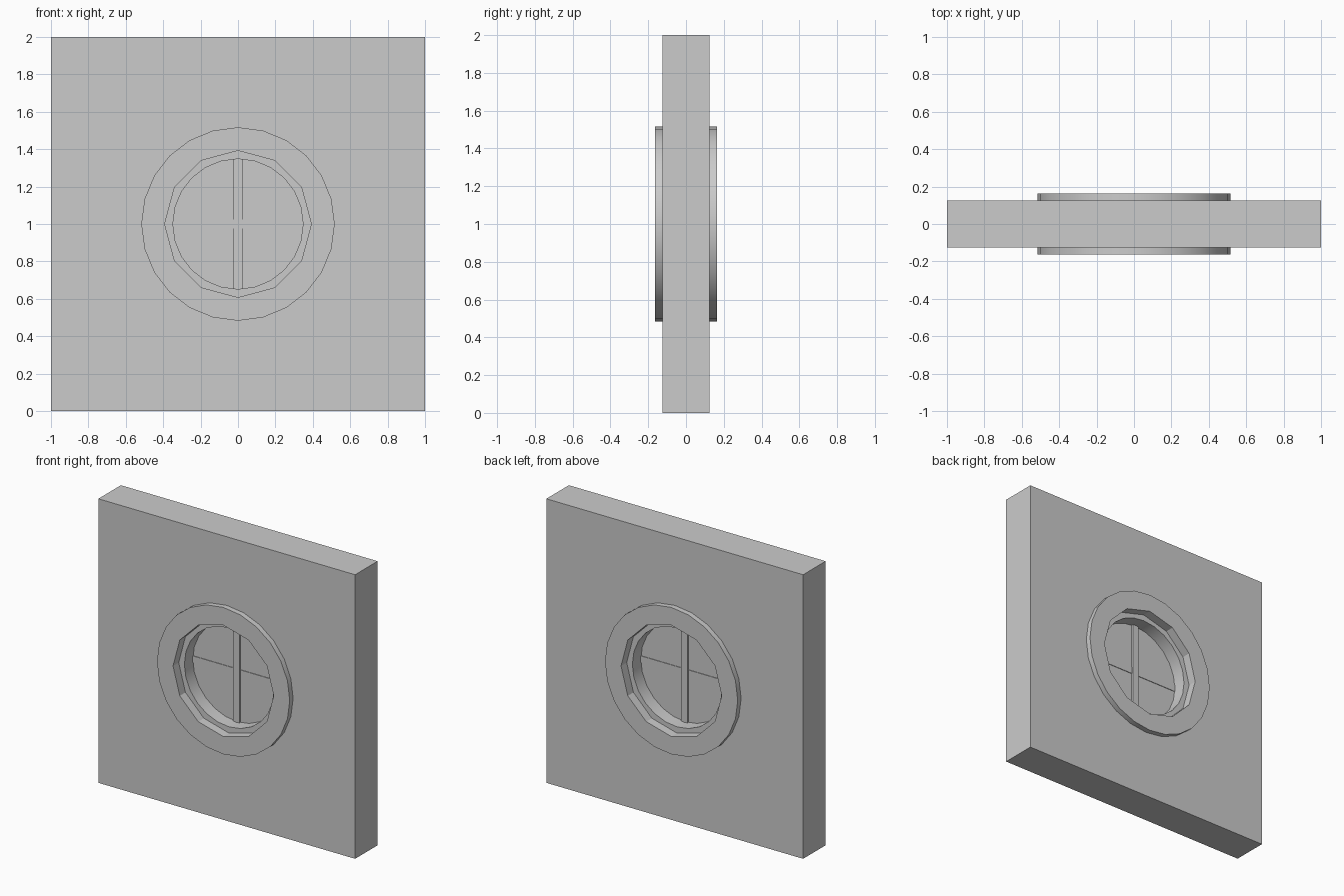
import bpy
import math

if "Cube" in bpy.data.objects:
    bpy.data.objects.remove(bpy.data.objects["Cube"])

CENTER_Z = 1.0


def box(name, size, loc):
    bpy.ops.mesh.primitive_cube_add(size=1, location=loc)
    ob = bpy.context.object
    ob.name = name
    ob.scale = size
    bpy.ops.object.transform_apply(location=False, rotation=False, scale=True)
    return ob


def disc(name, sides, radius, depth, y=0.0):
    # Cylinder whose axis runs through the wall, with a corner at the top
    bpy.ops.mesh.primitive_cylinder_add(vertices=sides, radius=radius, depth=depth,
                                        location=(0, y, CENTER_Z),
                                        rotation=(math.pi / 2, 0, 0))
    ob = bpy.context.object
    ob.name = name
    bpy.ops.object.transform_apply(location=False, rotation=True, scale=False)
    return ob


def cut(target, cutter):
    # Subtract the cutter and discard it
    mod = target.modifiers.new("cut", 'BOOLEAN')
    mod.operation = 'DIFFERENCE'
    mod.solver = 'EXACT'
    mod.object = cutter
    bpy.ops.object.select_all(action='DESELECT')
    bpy.context.view_layer.objects.active = target
    target.select_set(True)
    bpy.ops.object.modifier_apply(modifier=mod.name)
    bpy.data.objects.remove(cutter, do_unlink=True)


def smooth(ob, degrees):
    bpy.ops.object.select_all(action='DESELECT')
    bpy.context.view_layer.objects.active = ob
    ob.select_set(True)
    bpy.ops.object.shade_smooth_by_angle(angle=math.radians(degrees))


# Wall panel with a round opening
wall = box("wall_panel", (2.0, 0.25, 2.0), (0, 0, CENTER_Z))
cut(wall, disc("wall_cutter", 24, 0.45, 0.6))

# Round window frame: through hole plus a twelve-sided recess on each side
frame = disc("window_frame", 24, 0.517, 0.326)
cut(frame, disc("hole_cutter", 24, 0.348, 0.6))
for side in (-1, 1):
    cut(frame, disc("recess_cutter", 12, 0.392, 0.2, side * 0.2))
smooth(frame, 20)

# Window pane
pane = disc("window_pane", 24, 0.352, 0.012)

# Glazing bars: raised upright and a nearly flush cross bar
box("upright_bar", (0.05, 0.036, 0.70), (0, 0, CENTER_Z))
box("cross_bar", (0.70, 0.02, 0.05), (0, 0, CENTER_Z))
